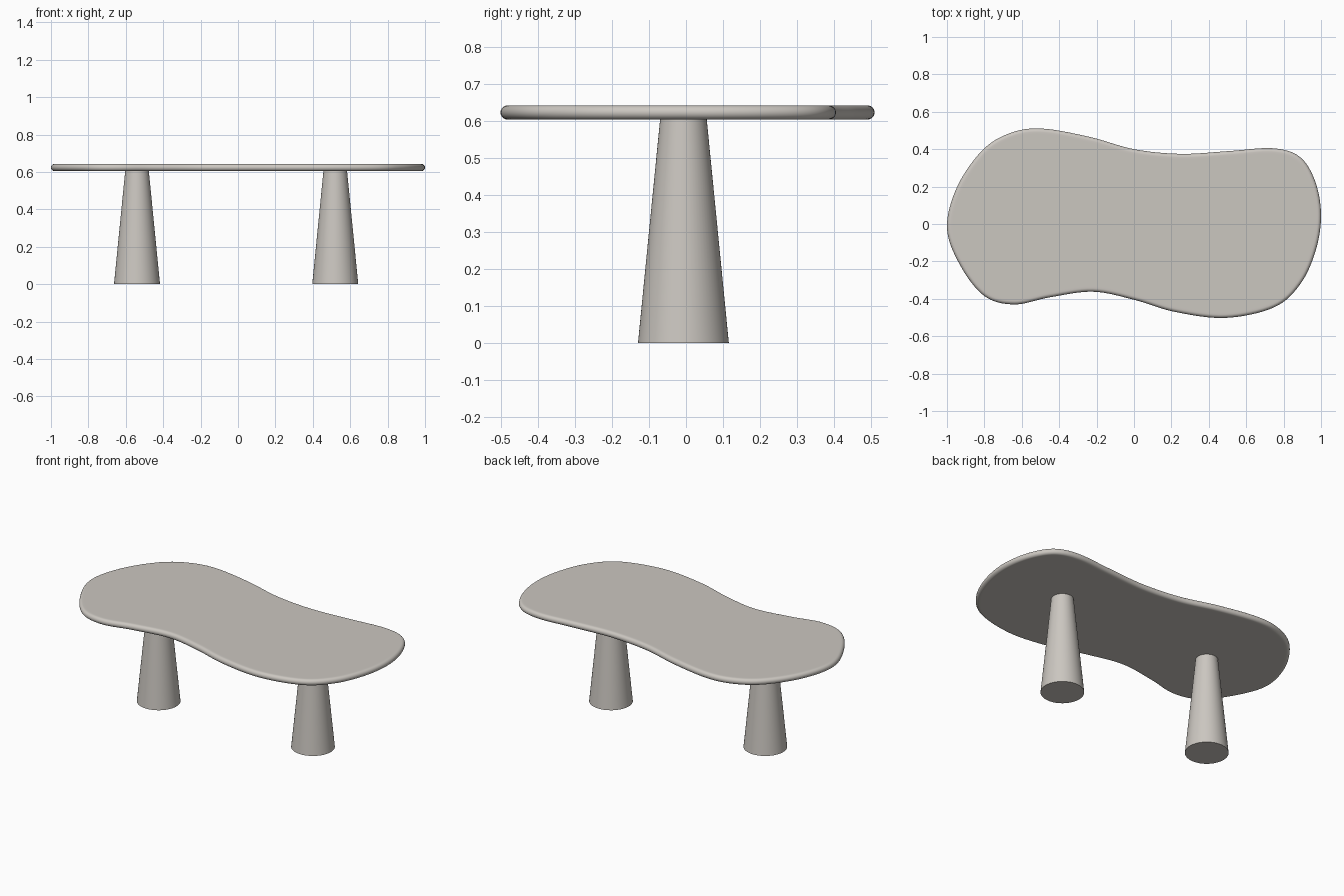
import bpy, bmesh, math
from mathutils import Vector

if "Cube" in bpy.data.objects:
    bpy.data.objects.remove(bpy.data.objects["Cube"])

stone = bpy.data.materials.new("warm grey")
stone.diffuse_color = (0.60, 0.57, 0.53, 1)
stone.use_nodes = True
stone.node_tree.nodes["Principled BSDF"].inputs["Base Color"].default_value = stone.diffuse_color

# Control points of the wavy tabletop outline, clockwise from the left tip
OUTLINE = [(-1, -0.02), (-0.945, 0.2), (-0.81, 0.395), (-0.66, 0.487), (-0.49, 0.51),
           (-0.235, 0.465), (0, 0.4), (0.25, 0.375), (0.51, 0.39), (0.74, 0.405),
           (0.885, 0.36), (0.968, 0.23), (1, 0.05), (0.972, -0.14), (0.89, -0.32),
           (0.75, -0.445), (0.49, -0.502), (0.22, -0.47), (0, -0.405), (-0.22, -0.362),
           (-0.45, -0.392), (-0.64, -0.43), (-0.80, -0.385), (-0.93, -0.22)]


def smooth_loop(pts, steps):
    """Closed Catmull-Rom curve through the points."""
    p = [Vector(q) for q in pts]
    n, out = len(p), []
    for i in range(n):
        a, b, c, d = p[i - 1], p[i], p[(i + 1) % n], p[(i + 2) % n]
        for s in range(steps):
            t = s / steps
            out.append(0.5 * (2 * b + (c - a) * t + (2 * a - 5 * b + 4 * c - d) * t * t
                              + (3 * b - a - 3 * c + d) * t ** 3))
    return out


def loft(name, rings, angle=40):
    """Skin a stack of equal closed rings and cap both ends."""
    bm = bmesh.new()
    rows = [[bm.verts.new(v) for v in r] for r in rings]
    n = len(rows[0])
    for lo, hi in zip(rows, rows[1:]):
        for i in range(n):
            j = (i + 1) % n
            bm.faces.new((lo[i], lo[j], hi[j], hi[i]))
    bm.faces.new(rows[0][::-1])
    bm.faces.new(rows[-1])
    bmesh.ops.recalc_face_normals(bm, faces=bm.faces)
    me = bpy.data.meshes.new(name)
    bm.to_mesh(me)
    bm.free()
    me.materials.append(stone)
    ob = bpy.data.objects.new(name, me)
    bpy.context.collection.objects.link(ob)
    bpy.ops.object.select_all(action='DESELECT')
    ob.select_set(True)
    bpy.context.view_layer.objects.active = ob
    bpy.ops.object.shade_smooth_by_angle(angle=math.radians(angle))
    return ob


# Tabletop: outline offset inward along a rounded edge profile
Z0, Z1 = 0.605, 0.643
R, MID = (Z1 - Z0) / 2, (Z0 + Z1) / 2
curve = smooth_loop(OUTLINE, 8)
inward = []
for i in range(len(curve)):
    t = (curve[(i + 1) % len(curve)] - curve[i - 1]).normalized()
    inward.append(Vector((t.y, -t.x)))
profile = [(R + 0.01, Z0)]
for k in range(13):
    a = -math.pi / 2 + math.pi * k / 12
    profile.append((R - R * math.cos(a), MID + R * math.sin(a)))
profile.append((R + 0.01, Z1))
loft("tabletop", [[(*(p + n * off), z) for p, n in zip(curve, inward)]
                  for off, z in profile])

# Two tapered round legs
for name, x in (("left_leg", -0.54), ("right_leg", 0.52)):
    loft(name, [[(x + r * math.cos(2 * math.pi * i / 64),
                  -0.007 + r * math.sin(2 * math.pi * i / 64), z) for i in range(64)]
                for r, z in ((0.123, 0), (0.063, 0.607))])
